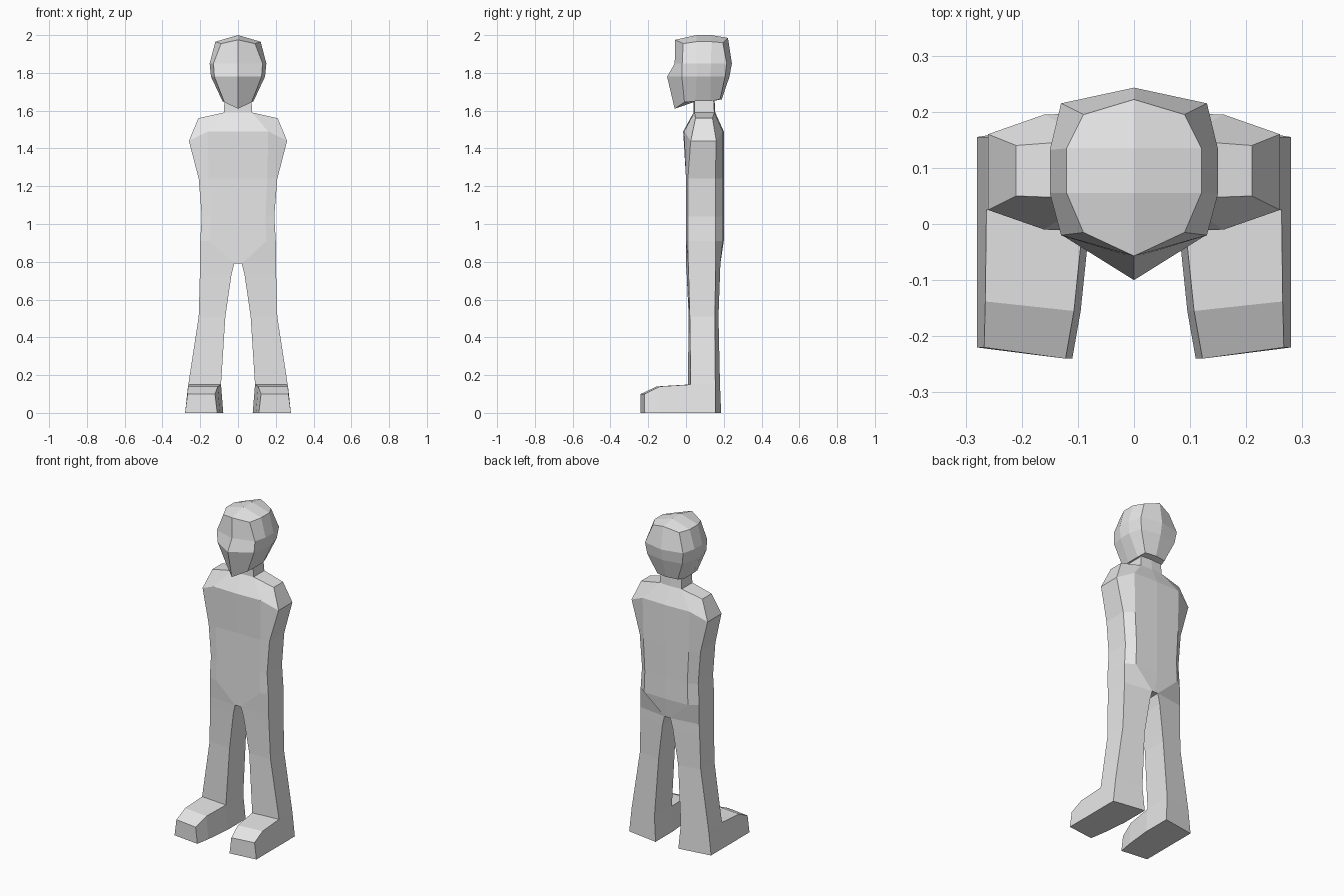
import bpy, bmesh

grey = bpy.data.materials.new("plain grey")
grey.diffuse_color = (0.8, 0.8, 0.8, 1)


def build(name, half_faces):
    """Make a flat-shaded object from one half, mirrored across x = 0 and welded."""
    bm = bmesh.new()
    for s in (1, -1):
        for face in half_faces:
            bm.faces.new([bm.verts.new((s * x, y, z)) for x, y, z in face])
    bmesh.ops.remove_doubles(bm, verts=bm.verts, dist=0.0005)
    bmesh.ops.recalc_face_normals(bm, faces=bm.faces)
    me = bpy.data.meshes.new(name)
    bm.to_mesh(me)
    bm.free()
    me.materials.append(grey)
    ob = bpy.data.objects.new(name, me)
    bpy.context.collection.objects.link(ob)


def strip(a, b, closed=False):
    """Quads between two matching rows of points."""
    n = len(a)
    return [(a[i], a[(i + 1) % n], b[(i + 1) % n], b[i])
            for i in range(n if closed else n - 1)]


# --- Body: torso half rings run front centre -> side -> back centre ---
# middle height, side height, mid x, side x, then y of
# front centre, front mid, front side, back side, back mid, back centre
torso_rows = [
    (1.59, 1.56, 0.075, 0.21, 0.04, 0.045, 0.05, 0.14, 0.15, 0.155),
    (1.49, 1.44, 0.16, 0.26, -0.015, -0.01, 0.025, 0.16, 0.195, 0.20),
    (1.24, 1.24, 0.155, 0.208, 0.0, 0.0, 0.01, 0.155, 0.195, 0.20),
    (1.04, 1.04, 0.145, 0.192, 0.0, 0.0, 0.01, 0.155, 0.195, 0.20),
    (0.91, 0.91, 0.15, 0.20, 0.0, 0.0, 0.01, 0.157, 0.195, 0.20),
    (0.79, 0.79, 0.02, 0.20, 0.0, 0.0, 0.012, 0.157, 0.182, 0.182),
]
rings = []
for zm, zs, xm, xs, f0, f1, f2, b2, b1, b0 in torso_rows:
    rings.append([(0, f0, zm), (xm, f1, zm), (xs, f2, zs),
                  (xs, b2, zs), (xm, b1, zm), (0, b0, zm)])
body = []
for a, b in zip(rings, rings[1:]):
    body += strip(a, b)

# shoulder tops and neck
top = rings[0]
body.append(top[1:5])
neck_low = [top[0], top[1], top[4], top[5]]
neck_high = [(0, 0.04, 1.68), (0.07, 0.045, 1.68), (0.07, 0.145, 1.68), (0, 0.15, 1.68)]
body += strip(neck_low, neck_high) + [neck_high]

# crotch and legs: rings run inner front, outer front, outer back, inner back
hip = rings[-1]
body.append([hip[0], hip[1], hip[4], hip[5]])
leg = [hip[1:5]]
for z, xi, xo, fi, fo, bo, bi in [
    (0.73, 0.035, 0.202, 0.004, 0.014, 0.156, 0.18),
    (0.51, 0.067, 0.208, 0.014, 0.02, 0.153, 0.172),
    (0.15, 0.09, 0.263, 0.01, 0.025, 0.155, 0.18),
    (0.0, 0.078, 0.28, 0.01, 0.025, 0.155, 0.186),
]:
    leg.append([(xi, fi, z), (xo, fo, z), (xo, bo, z), (xi, bi, z)])
for a, b in zip(leg[:3], leg[1:4]):
    body += strip(a, b, True)
body += strip(leg[3], leg[4], True)[1:]      # front is left open for the foot
body.append(leg[4])                          # sole under the heel

# feet: sections run inner top, outer top, outer bottom, inner bottom
foot = [
    [leg[3][0], leg[3][1], leg[4][1], leg[4][0]],
    [(0.107, -0.155, 0.14), (0.265, -0.138, 0.14), (0.28, -0.138, 0), (0.095, -0.155, 0)],
    [(0.122, -0.24, 0.10), (0.267, -0.22, 0.10), (0.28, -0.22, 0), (0.11, -0.24, 0)],
]
for a, b in zip(foot, foot[1:]):
    body += strip(a, b, True)
body.append(foot[-1])
build("body", body)

# --- Head: half rings run front centre -> side -> back centre ---
head_rings = [
    [(0, -0.057, 1.975), (0.09, -0.015, 1.955), (0.12, 0.055, 1.965),
     (0.12, 0.135, 1.965), (0.09, 0.195, 1.96), (0, 0.222, 1.985)],
    [(0, -0.06, 1.85), (0.13, -0.02, 1.85), (0.15, 0.055, 1.85),
     (0.15, 0.132, 1.85), (0.13, 0.215, 1.85), (0, 0.243, 1.85)],
    [(0, -0.10, 1.78), (0.125, -0.022, 1.78), (0.143, 0.055, 1.78),
     (0.143, 0.13, 1.78), (0.12, 0.207, 1.78), (0, 0.23, 1.78)],
    [(0, -0.06, 1.61), (0.072, -0.008, 1.645), (0.082, 0.05, 1.65),
     (0.082, 0.13, 1.65), (0.07, 0.18, 1.66), (0, 0.19, 1.66)],
]
head = []
for a, b in zip(head_rings, head_rings[1:]):
    head += strip(a, b)

# crown and underside close onto a centre line
for ring, z in ((head_rings[0], 2.0), (head_rings[-1], 1.65)):
    centre = [ring[0], (0, 0.055, z), (0, 0.135, z), ring[5]]
    head += strip(ring[1:5], centre)
build("head", head)
